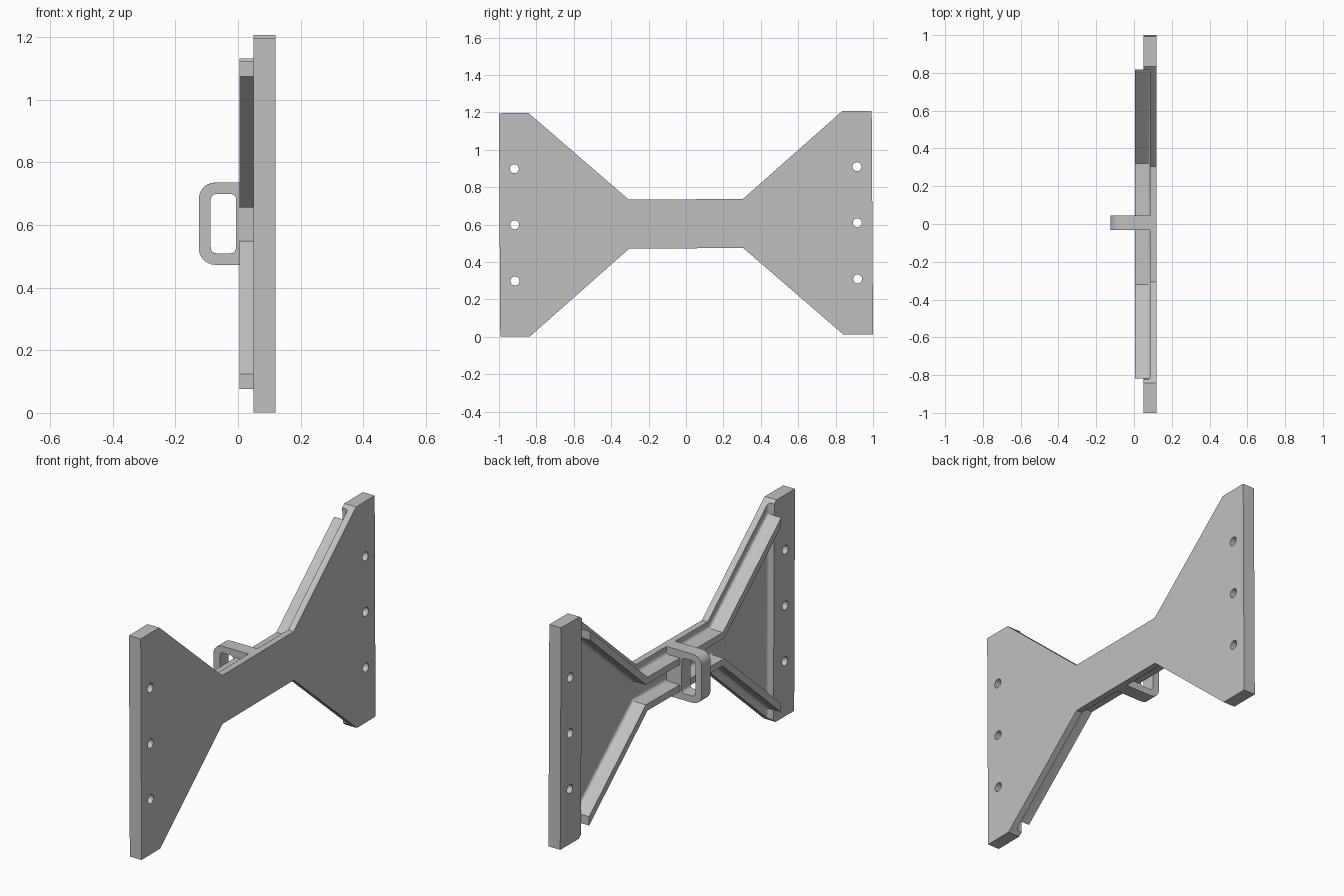
import bpy, bmesh, math

if "Cube" in bpy.data.objects:
    bpy.data.objects.remove(bpy.data.objects["Cube"], do_unlink=True)

GREY = bpy.data.materials.new("plain_grey")
GREY.use_nodes = True
GREY.diffuse_color = (0.53, 0.53, 0.53, 1)
GREY.node_tree.nodes["Principled BSDF"].inputs["Base Color"].default_value = GREY.diffuse_color

MID_Z, TILT = 0.604, 0.006          # the whole piece leans a hair about x
END, HIGH = 0.9965, 0.597           # half length, half height
CORNER, WAIST_Y, WAIST_Z = 0.838, 0.305, 0.131
BACK, SHEET, BAR, RIB = 0.12, 0.085, 0.05, 0.005
SLOPE = (HIGH - WAIST_Z) / (CORNER - WAIST_Y)
RISE = math.hypot(1, SLOPE)


def edge_z(y, inset=0.0):
    """Height of the bow-tie edge at y, moved inward by inset."""
    return max(WAIST_Z - inset, WAIST_Z + (abs(y) - WAIST_Y) * SLOPE - inset * RISE)


def bend_y(inset):
    return WAIST_Y + inset * (RISE - 1) / SLOPE


def loft(name, levels):
    """Solid through a stack of matching (x, [(y, z), ...]) outlines."""
    bm = bmesh.new()
    rings = [[bm.verts.new((x, y, z)) for y, z in pts] for x, pts in levels]
    for a, b in zip(rings, rings[1:]):
        for i in range(len(a)):
            j = (i + 1) % len(a)
            bm.faces.new((a[i], a[j], b[j], b[i]))
    bm.faces.new(rings[0])
    bm.faces.new(rings[-1])
    bmesh.ops.recalc_face_normals(bm, faces=bm.faces)
    mesh = bpy.data.meshes.new(name)
    bm.to_mesh(mesh)
    bm.free()
    mesh.materials.append(GREY)
    ob = bpy.data.objects.new(name, mesh)
    bpy.context.collection.objects.link(ob)
    ob.location.z = MID_Z
    ob.rotation_euler.x = TILT
    return ob


def circle(cy, cz, r, n=24):
    return [(cy + r * math.cos(2 * math.pi * i / n), cz + r * math.sin(2 * math.pi * i / n))
            for i in range(n)]


def fillet(r, steps=4):
    """(x, spread) pairs of a cove rising from the sheet."""
    angles = [math.pi / 2 * i / steps for i in range(steps + 1)]
    return [(SHEET - r * (1 - math.cos(a)), r * (1 - math.sin(a))) for a in angles]


def apply_cut(ob, cutter):
    mod = ob.modifiers.new("cut", "BOOLEAN")
    mod.operation, mod.solver, mod.object = "DIFFERENCE", "EXACT", cutter
    bpy.context.view_layer.update()
    done = ob.evaluated_get(bpy.context.evaluated_depsgraph_get())
    mesh = bpy.data.meshes.new_from_object(done)
    ob.modifiers.clear()
    ob.data = mesh


# bow-tie back sheet
quarter = [(END, HIGH), (CORNER, HIGH), (WAIST_Y, WAIST_Z)]
top = quarter + [(-y, z) for y, z in reversed(quarter)]
outline = top + [(y, -z) for y, z in reversed(top)]
sheet = loft("back_sheet", [(SHEET, outline), (BACK, outline)])

# thick end bars, coved into the sheet
bars = []
for side, s in (("left", -1), ("right", 1)):
    levels = []
    for x, spread in fillet(0.015) + [(BAR, 0)]:
        y = 0.82 - spread
        half = [(s * y, edge_z(y)), (s * CORNER, HIGH), (s * END, HIGH)]
        levels.append((x, half + [(a, -b) for a, b in reversed(half)]))
    bars.append(loft("end_bar_" + side, levels))

# bolt holes
for s in (-1, 1):
    for z in (-0.3, 0, 0.3):
        hole = circle(s * 0.916, z, 0.024)
        cutter = loft("hole_cutter", [(0, hole), (0.2, hole)])
        cutter.hide_render = True
        for ob in (sheet, bars[s > 0]):
            apply_cut(ob, cutter)
        bpy.data.objects.remove(cutter, do_unlink=True)

# upper and lower stiffening ribs following the edges
for name, s in (("upper_rib", 1), ("lower_rib", -1)):
    levels = []
    for x, spread in fillet(0.015) + [(RIB, 0)]:
        outer, inner = 0.041 - spread, 0.077 + spread
        pts = []
        for inset, flip in ((outer, 1), (inner, -1)):
            ys = [0.815, bend_y(inset), -bend_y(inset), -0.815]
            pts += [(y, s * edge_z(y, inset)) for y in ys[::flip]]
        levels.append((x, pts))
    loft(name, levels)


def rounded(x0, x1, h, r_near, r_far, steps=6):
    """Rounded rectangle in x, z; separate radii at each x end."""
    pts = []
    for cx, cz, r, start in ((x1 - r_far, h - r_far, r_far, 0), (x0 + r_near, h - r_near, r_near, 1),
                             (x0 + r_near, r_near - h, r_near, 2), (x1 - r_far, r_far - h, r_far, 3)):
        for i in range(steps + 1):
            a = math.pi / 2 * (start + i / steps)
            pts.append((cx + r * math.cos(a), cz + r * math.sin(a)))
    return pts


def block(name, pts, y0, y1):
    """Extrude an x, z outline along y."""
    ob = loft(name, [(y0, pts), (y1, pts)])
    for v in ob.data.vertices:
        v.co.x, v.co.y = v.co.y, v.co.x
    ob.data.flip_normals()
    return ob


# central loop handle with a solid web down to the sheet
handle = block("loop_handle", rounded(-0.125, 0.09, WAIST_Z, 0.052, 0.001), -0.03, 0.045)
opening = block("opening_cutter", rounded(-0.087, -0.006, 0.095, 0.018, 0.018), -0.1, 0.1)
opening.hide_render = True
apply_cut(handle, opening)
bpy.data.objects.remove(opening, do_unlink=True)

# smooth the curved walls, keep the edges crisp
bpy.ops.object.select_all(action="DESELECT")
for ob in bpy.context.collection.objects:
    if ob.type == "MESH" and ob.data.materials and ob.data.materials[0] == GREY:
        ob.select_set(True)
        bpy.context.view_layer.objects.active = ob
bpy.ops.object.shade_smooth_by_angle(angle=math.radians(30))
